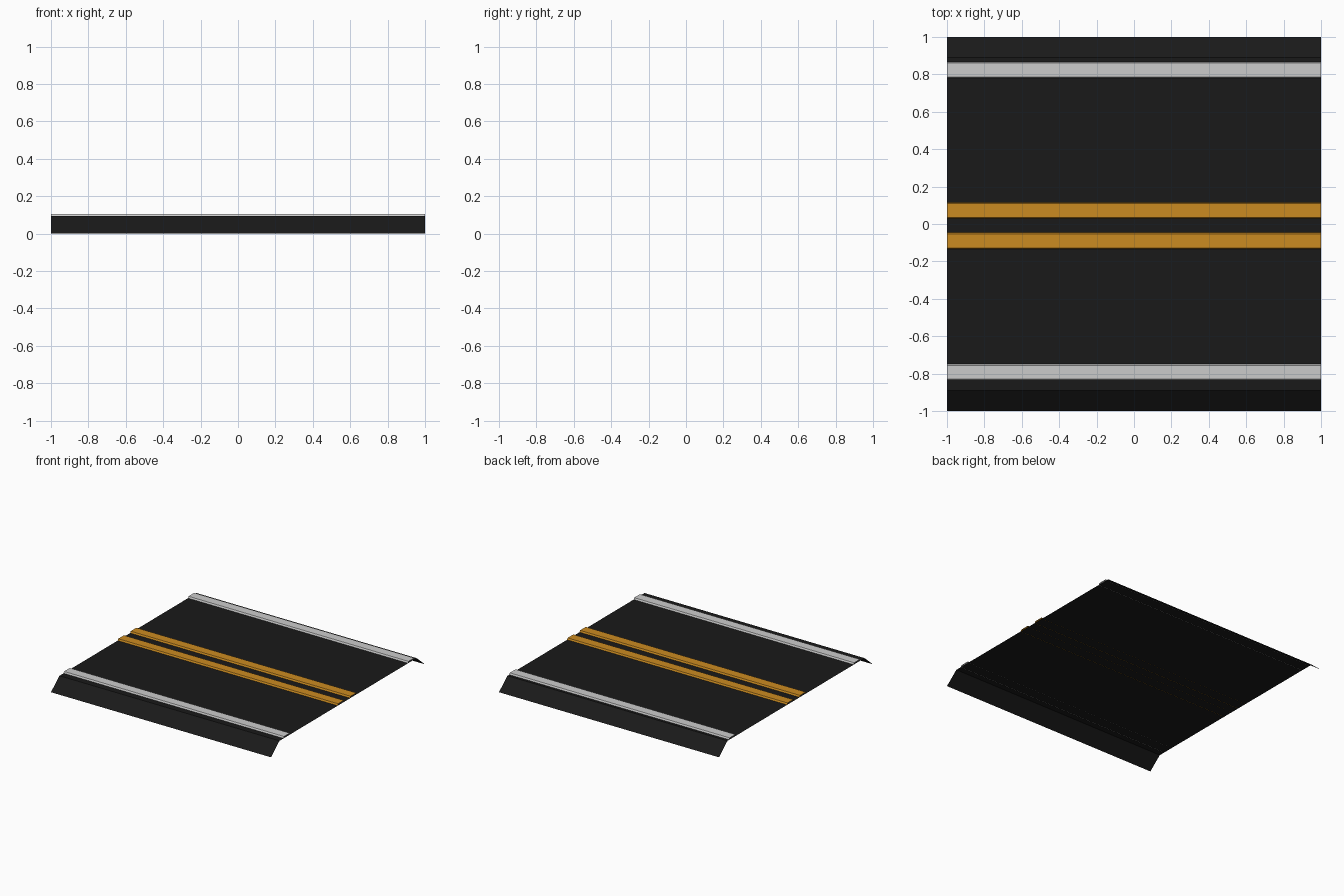
import bpy

if "Cube" in bpy.data.objects:
    bpy.data.objects.remove(bpy.data.objects["Cube"])

HALF = 1.0      # half the road length along x
ROAD_Z = 0.093  # height of the driving surface
TOP_Z = 0.106   # height of the painted stripes


def material(name, color):
    mat = bpy.data.materials.new(name)
    mat.diffuse_color = (*color, 1)
    mat.use_nodes = True
    mat.node_tree.nodes["Principled BSDF"].inputs["Base Color"].default_value = mat.diffuse_color
    return mat


def sheet(name, profile, mat):
    """Sweep an open (y, z) profile along x into an open-ended sheet."""
    n = len(profile)
    verts = [(x, y, z) for x in (-HALF, HALF) for y, z in profile]
    faces = [(i, n + i, n + i + 1, i + 1) for i in range(n - 1)]
    mesh = bpy.data.meshes.new(name)
    mesh.from_pydata(verts, [], faces)
    mesh.materials.append(mat)
    obj = bpy.data.objects.new(name, mesh)
    bpy.context.collection.objects.link(obj)
    return obj


asphalt = material("asphalt", (0.01, 0.01, 0.01))
white = material("white_paint", (0.6, 0.6, 0.6))
yellow = material("yellow_paint", (0.6, 0.26, 0.015))

# Road surface with a sloping shoulder on each side
sheet("road_surface", [(-1, 0), (-0.89, ROAD_Z), (0.89, ROAD_Z), (1, 0)], asphalt)

# Raised stripes with slanted edges, open at the ends and underneath
stripes = [("front_edge_stripe", -0.793, white), ("back_edge_stripe", 0.823, white),
           ("front_centre_stripe", -0.09, yellow), ("back_centre_stripe", 0.072, yellow)]
for name, y, mat in stripes:
    sheet(name, [(y - 0.044, ROAD_Z - 0.001), (y - 0.037, TOP_Z),
                 (y + 0.037, TOP_Z), (y + 0.044, ROAD_Z - 0.001)], mat)
